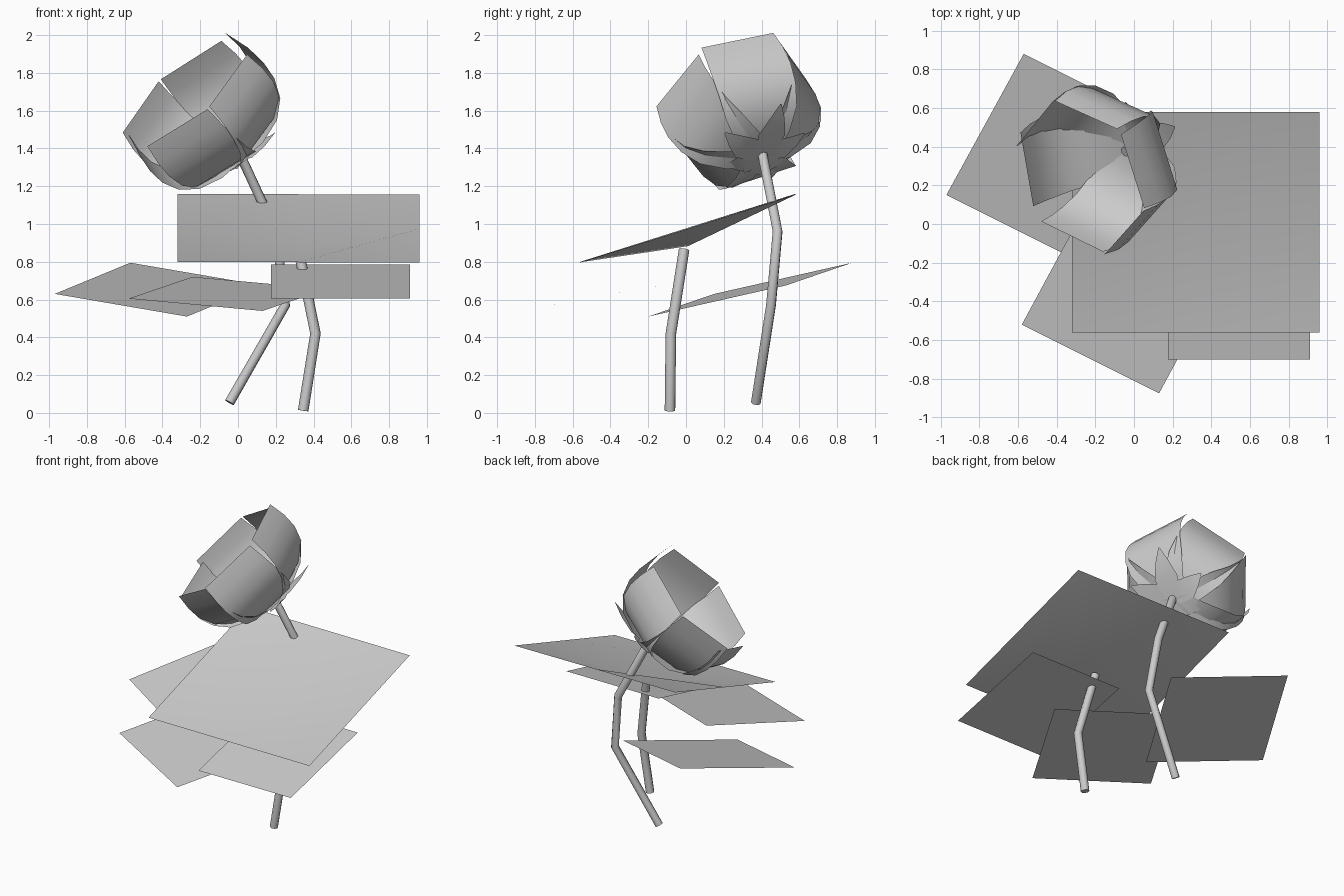
import bpy, bmesh, math
from mathutils import Vector

old = bpy.data.objects.get("Cube")
if old:
    bpy.data.objects.remove(old)

GREY = (0.6, 0.6, 0.6, 1)
grey = bpy.data.materials.new("plain_grey")
grey.use_nodes = True
grey.diffuse_color = GREY
grey.node_tree.nodes["Principled BSDF"].inputs["Base Color"].default_value = GREY


def finish(name, bm):
    """Turn a bmesh into a smooth shaded object."""
    mesh = bpy.data.meshes.new(name)
    bm.to_mesh(mesh)
    bm.free()
    mesh.materials.append(grey)
    for p in mesh.polygons:
        p.use_smooth = True
    obj = bpy.data.objects.new(name, mesh)
    bpy.context.collection.objects.link(obj)


def sheet(name, rows):
    """Skin equally long rows of points with quads."""
    bm = bmesh.new()
    grid = [[bm.verts.new(p) for p in row] for row in rows]
    for a, b in zip(grid, grid[1:]):
        for i in range(len(a) - 1):
            bm.faces.new((a[i], a[i + 1], b[i + 1], b[i]))
    finish(name, bm)


def leaf(name, corner, side_a, side_b, sag=0):
    """Parallelogram leaf, its middle dipped by sag; normal faces up."""
    c, a, b = Vector(corner), Vector(side_a), Vector(side_b)
    n = 2 if sag else 1
    rows = [[c + a * i / n + b * j / n for i in range(n + 1)] for j in range(n + 1)]
    if sag:
        rows[1][1].z -= sag
    sheet(name, rows)


def stem(name, points, radius):
    """Eight sided capped tube along a bent path."""
    curve = bpy.data.curves.new(name, "CURVE")
    curve.dimensions = "3D"
    curve.bevel_depth = radius
    curve.bevel_resolution = 2
    curve.use_fill_caps = True
    line = curve.splines.new("POLY")
    line.points.add(len(points) - 1)
    for p, co in zip(line.points, points):
        p.co = (*co, 1)
    line.use_smooth = True
    curve.materials.append(grey)
    obj = bpy.data.objects.new(name, curve)
    bpy.context.collection.objects.link(obj)
    bpy.ops.object.select_all(action="DESELECT")
    obj.select_set(True)
    bpy.context.view_layer.objects.active = obj
    bpy.ops.object.convert(target="MESH")
    bpy.ops.object.shade_smooth_by_angle(angle=math.radians(50))


# Leaves: one large dished pad and three flat ones
leaf("large_leaf", (-0.32, -0.56, 0.80), (1.28, 0, -0.005), (0, 1.14, 0.36), 0.095)
leaf("back_right_leaf", (-0.97, 0.15, 0.63), (0.70, -0.35, -0.12), (0.40, 0.73, 0.165))
leaf("front_right_leaf", (-0.58, -0.52, 0.605), (0.71, -0.355, -0.065), (0.34, 0.63, 0.1154))
leaf("front_left_leaf", (0.175, -0.70, 0.605), (0.735, 0, 0), (0, 0.76, 0.18))

# Flower frame: base point, axis and two directions across it
base = Vector((0, 0.40, 1.36))
axis = Vector((-0.61, -0.34, 0.72)).normalized()
across = Vector((-axis.y, axis.x, 0)).normalized()
rise = axis.cross(across)


def petal(name, degrees, profile, bulge=0, lift=1):
    """Bent strip; profile holds (distance from axis, height, half width)."""
    t = math.radians(degrees)
    out = across * math.cos(t) + rise * math.sin(t)
    side = axis.cross(out)
    rows = []
    for r, h, w in profile:
        mid = base + out * r * (1 + bulge) + axis * h * lift
        rows.append([mid - side * w, mid, mid + side * w])
    sheet(name, rows)


# Petals: angle, extra bulge and height factor of each
PETAL = [(0.0, 0.0, 0.09), (0.12, 0.015, 0.15), (0.24, 0.07, 0.20), (0.32, 0.15, 0.215),
         (0.36, 0.25, 0.22), (0.37, 0.35, 0.215), (0.36, 0.46, 0.203)]
for k, (angle, bulge, lift) in enumerate([(14, 0.04, 1.02), (74, 0.09, 1.06), (136, 0.02, 1),
                                          (196, 0.02, 1), (244, 0.06, 0.92), (314, 0, 1)]):
    petal(f"petal_{k + 1}", angle, PETAL, bulge, lift)

# Sepals: slim points under the flower, longest on the upper side
for k, length in enumerate((0.30, 0.36, 0.26, 0.2, 0.2, 0.2)):
    points = [(0.02, -0.01, 0.04), (length * 0.45, -0.005, 0.08),
              (length * 0.75, 0.01, 0.045), (length, 0.035, 0.004)]
    petal(f"sepal_{k + 1}", 28 + 60 * k, points)

# Stems
stem("leaf_stem", [(0.345, -0.085, 0.012), (0.41, -0.08, 0.42), (0.32, -0.01, 0.865)], 0.028)
stem("flower_stem", [(-0.045, 0.37, 0.055), (0.25, 0.45, 0.57), (0.20, 0.485, 0.96),
                     (0.01, 0.405, 1.37), base + axis * 0.08], 0.027)
